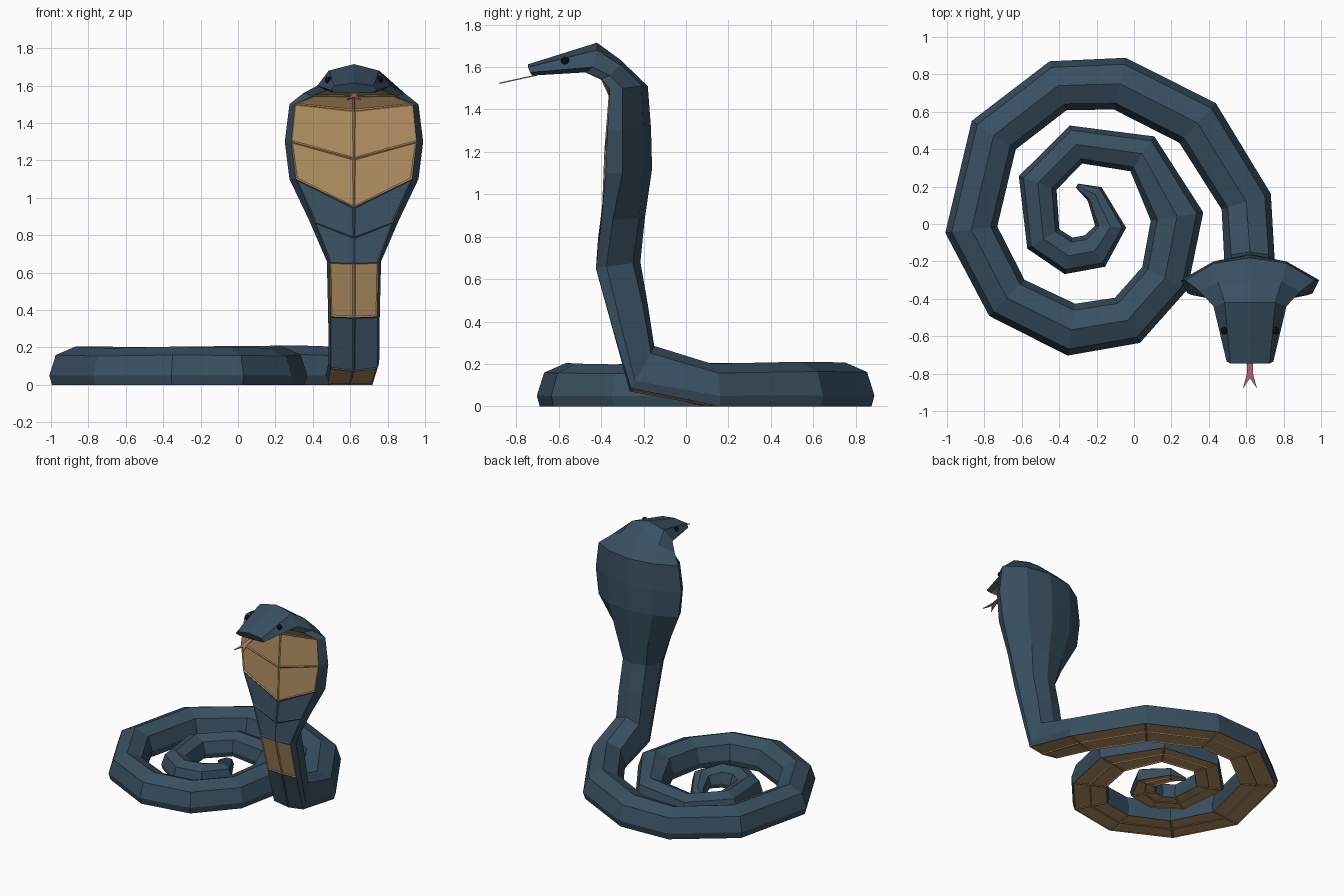
import bpy, bmesh
from mathutils import Vector

if "Cube" in bpy.data.objects:
    bpy.data.objects.remove(bpy.data.objects["Cube"])

NECK_X = 0.62


def material(name, rgb):
    m = bpy.data.materials.new(name)
    m.diffuse_color = (*rgb, 1)
    m.use_nodes = True
    m.node_tree.nodes["Principled BSDF"].inputs["Base Color"].default_value = m.diffuse_color
    return m


blue = material("blue_scales", (0.04, 0.08, 0.12))
tan = material("tan_belly", (0.45, 0.28, 0.12))
black = material("eye_black", (0.005, 0.005, 0.006))
pink = material("tongue_pink", (0.5, 0.17, 0.18))


def finish(bm, name, mats):
    bmesh.ops.recalc_face_normals(bm, faces=bm.faces)
    me = bpy.data.meshes.new(name)
    bm.to_mesh(me)
    bm.free()
    for m in mats:
        me.materials.append(m)
    ob = bpy.data.objects.new(name, me)
    bpy.context.collection.objects.link(ob)
    return ob


# Coil: centre x, centre y, half width, from tail tip to the neck
coil = [(-.305, .205, .012), (-.21, .16, .052), (-.125, -.015, .083), (-.21, -.145, .1),
        (-.35, -.17, .1), (-.485, -.08, .1), (-.515, .22, .107), (-.31, .425, .107),
        (.045, .375, .113), (.23, .04, .142), (.165, -.29, .135), (-.035, -.515, .138),
        (-.335, -.565, .14), (-.68, -.395, .135), (-.87, -.03, .14), (-.75, .475, .14),
        (-.405, .74, .138), (-.075, .75, .142), (.34, .54, .144), (.6, .12, .138)]

# Half cross-section of the coil: belly centre, belly edge, side, shoulder, ridge
section = [(0, 0), (.9, 0), (1, .36), (.75, 1.14), (0, 1.46)]

# Half cross-sections of neck, hood and head (x offset, y, z), same point order
upper = [
    [(0, -.265, .07), (.125, -.26, .085), (.135, -.24, .12), (.1, -.165, .25), (0, -.15, .285)],
    [(0, -.345, .36), (.125, -.345, .365), (.138, -.305, .375), (.1, -.2, .46), (0, -.18, .48)],
    [(0, -.425, .65), (.13, -.425, .655), (.145, -.375, .66), (.1, -.25, .675), (0, -.215, .68)],
    [(0, -.415, .79), (.21, -.4, .87), (.24, -.345, .88), (.14, -.22, .89), (0, -.195, .88)],
    [(0, -.395, .95), (.31, -.38, 1.1), (.345, -.3, 1.1), (.19, -.2, 1.11), (0, -.16, 1.12)],
    [(0, -.385, 1.21), (.335, -.37, 1.3), (.37, -.3, 1.3), (.195, -.2, 1.31), (0, -.165, 1.31)],
    [(0, -.365, 1.465), (.315, -.36, 1.5), (.345, -.3, 1.5), (.195, -.21, 1.51), (0, -.18, 1.51)],
    [(0, -.4, 1.54), (.22, -.4, 1.545), (.27, -.36, 1.56), (.17, -.31, 1.61), (0, -.31, 1.635)],
    [(0, -.475, 1.575), (.15, -.475, 1.575), (.195, -.44, 1.6), (.135, -.42, 1.68), (0, -.42, 1.715)],
    [(0, -.725, 1.56), (.1, -.725, 1.56), (.125, -.735, 1.575), (.105, -.745, 1.6), (0, -.745, 1.613)],
]


def mirrored(half, place):
    """Full ring of eight points from a half section."""
    return [place(p, 1) for p in half] + [place(p, -1) for p in half[3:0:-1]]


rings = []
path = [Vector(c[:2]) for c in coil] + [Vector((NECK_X, -.2))]
for i, (x, y, w) in enumerate(coil):
    ahead = (path[i + 1] - path[i]).normalized()
    back = (path[i] - path[i - 1]).normalized() if i else ahead
    t = (ahead + back).normalized()
    rings.append(mirrored(section, lambda p, s: (x - t.y * p[0] * s * w, y + t.x * p[0] * s * w, p[1] * w)))
for half in upper:
    rings.append(mirrored(half, lambda p, s: (NECK_X + p[0] * s, p[1], p[2])))

# Body: one skin from tail to snout
bm = bmesh.new()
loops = [[bm.verts.new(p) for p in r] for r in rings]
belly = []
first_neck = len(coil)
blue_bands = {first_neck, first_neck + 2, first_neck + 3}
for i, (a, b) in enumerate(zip(loops, loops[1:])):
    for k in range(8):
        j = (k + 1) % 8
        f = bm.faces.new((a[k], a[j], b[j], b[k]))
        if k in (0, 7):
            f.material_index = 0 if i in blue_bands else 1
            if i > 0:
                belly.append(f)
bm.faces.new(loops[0])
bm.faces.new(loops[-1])
bmesh.ops.recalc_face_normals(bm, faces=bm.faces)
# Recessed belly plates
bmesh.ops.inset_individual(bm, faces=belly, thickness=.01, depth=-.005)
finish(bm, "snake_body", [blue, tan])

# Eyes
for side, name in ((-1, "left_eye"), (1, "right_eye")):
    bm = bmesh.new()
    bmesh.ops.create_uvsphere(bm, u_segments=8, v_segments=6, radius=.02)
    bmesh.ops.translate(bm, verts=bm.verts, vec=(NECK_X + side * .136, -.57, 1.63))
    finish(bm, name, [black])

# Forked tongue: flat outline, extruded thin
outline = [(-.016, -.70), (-.016, -.80), (-.038, -.88), (0, -.825),
           (.038, -.88), (.016, -.80), (.016, -.70)]
bm = bmesh.new()
vs = [bm.verts.new((NECK_X + x, y, 1.566 + (y + .70) * .22)) for x, y in outline]
# stem and two prongs
faces = [bm.faces.new([vs[i] for i in ids]) for ids in ((0, 1, 3, 5, 6), (1, 2, 3), (3, 4, 5))]
ext = bmesh.ops.extrude_face_region(bm, geom=faces)
bmesh.ops.translate(bm, verts=[g for g in ext["geom"] if isinstance(g, bmesh.types.BMVert)],
                    vec=(0, 0, -.006))
if not all(f.is_valid for f in faces) or all(len(e.link_faces) == 2 for e in bm.edges):
    pass
else:
    bm.faces.ensure_lookup_table()
finish(bm, "tongue", [pink])
